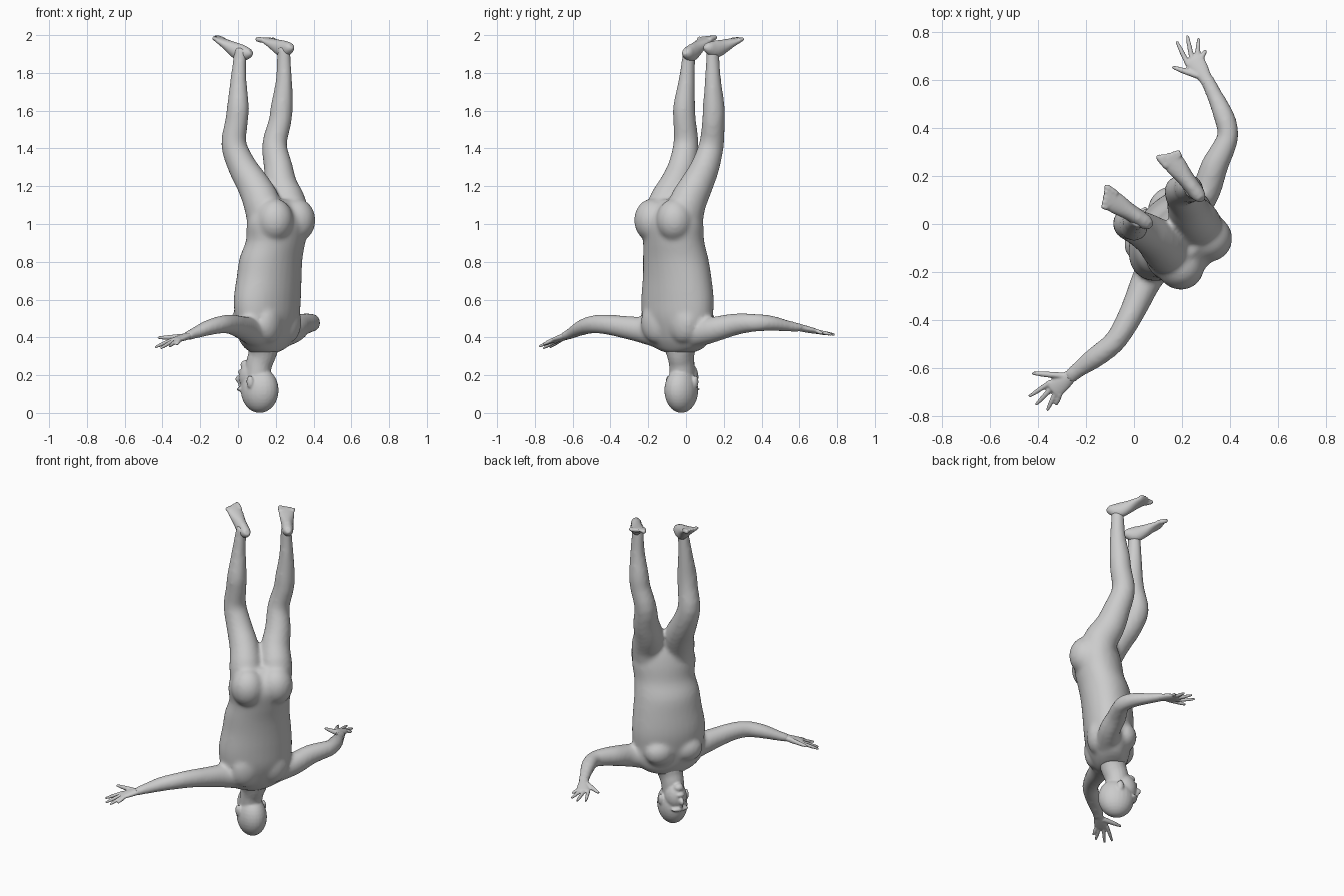
import bpy, bmesh, math
from mathutils import Vector, Matrix

Z = Vector((0, 0, 1))


def flat(deg):
    a = math.radians(deg)
    return Vector((math.cos(a), math.sin(a), 0))


def spline(rows, steps):
    # Catmull-Rom through the rows, radii included
    out = []
    n = len(rows)
    for i in range(n - 1):
        p = [rows[max(i - 1, 0)], rows[i], rows[i + 1], rows[min(i + 2, n - 1)]]
        for k in range(steps):
            t = k / steps
            out.append([0.5 * (2 * b + (c - a) * t + (2 * a - 5 * b + 4 * c - d) * t * t
                               + (3 * b - a - 3 * c + d) * t ** 3) for a, b, c, d in zip(*p)])
    return out + [list(rows[-1])]


def tube(bm, rows, s0, s1=None, steps=3, n=20, level=False):
    # closed loft; rows are x, y, z, half width along the side vector, half depth
    rows = spline(rows, steps)
    s1 = s1 or s0
    pts = [Vector(r[:3]) for r in rows]
    rings = []
    for i, r in enumerate(rows):
        t = Z if level else (pts[min(i + 1, len(pts) - 1)] - pts[max(i - 1, 0)]).normalized()
        a = s0.lerp(s1, i / (len(rows) - 1))
        a = (a - t * a.dot(t)).normalized()
        b = t.cross(a)
        rings.append([bm.verts.new(pts[i] + a * r[3] * math.cos(k * math.tau / n)
                                   + b * r[4] * math.sin(k * math.tau / n)) for k in range(n)])
    for p, q in zip(rings, rings[1:]):
        for k in range(n):
            bm.faces.new((p[k], p[(k + 1) % n], q[(k + 1) % n], q[k]))
    bm.faces.new(rings[0][::-1])
    bm.faces.new(rings[-1])


def blob(bm, c, side, radii):
    # ellipsoid: radii along side, facing direction and z
    fwd = Z.cross(side)
    m = Matrix((side * radii[0], fwd * radii[1], Z * radii[2])).transposed().to_4x4()
    bmesh.ops.create_uvsphere(bm, u_segments=24, v_segments=16, radius=1,
                              matrix=Matrix.Translation(c) @ m)


def finish(bm, name, voxel, smooth):
    # fuse the overlapping volumes into one skin
    bmesh.ops.recalc_face_normals(bm, faces=bm.faces)
    me = bpy.data.meshes.new(name)
    bm.to_mesh(me)
    bm.free()
    ob = bpy.data.objects.new(name, me)
    bpy.context.collection.objects.link(ob)
    r = ob.modifiers.new("fuse", 'REMESH')
    r.mode = 'VOXEL'
    r.voxel_size = voxel
    r.use_smooth_shade = True
    s = ob.modifiers.new("soften", 'SMOOTH')
    s.factor = 0.5
    s.iterations = smooth


# Torso, upside down: shoulders low, hips high
body = bmesh.new()
tube(body, [(.14, -.035, .32, .08, .065), (.145, -.035, .345, .15, .085), (.15, -.04, .40, .20, .112),
            (.155, -.045, .5, .212, .137), (.155, -.045, .6, .217, .147), (.165, -.047, .72, .202, .147),
            (.175, -.055, .82, .19, .147), (.2, -.066, .91, .178, .14), (.21, -.075, 1.0, .187, .14),
            (.21, -.07, 1.07, .165, .12), (.2, -.055, 1.13, .1, .08)],
     flat(55), flat(45), n=32, level=True)
hip = flat(45)
hip_f = Z.cross(hip)
for k in (-1, 1):
    # buttocks, chest and shoulder blades
    blob(body, Vector((.21, -.075, 1.02)) + hip * .083 * k - hip_f * .06, hip, (.098, .1, .115))
    c = Vector((.15, -.042, .48)) + flat(55) * .085 * k
    blob(body, c + Z.cross(flat(55)) * .08, flat(55), (.09, .07, .08))
    blob(body, c - Z.cross(flat(55)) * .08, flat(55), (.09, .06, .11))

# Legs
tube(body, [(.15, -.13, .98, .09, .1), (.13, -.105, 1.1, .096, .102), (.085, -.057, 1.2, .086, .09),
            (.025, -.02, 1.3, .075, .078), (-.022, .0, 1.42, .066, .069), (-.008, -.007, 1.54, .059, .062),
            (0, -.01, 1.62, .057, .06), (.002, .003, 1.75, .043, .046), (.008, .012, 1.86, .034, .038),
            (.018, .018, 1.93, .032, .036)], hip)
tube(body, [(.27, -.01, .98, .09, .1), (.265, .005, 1.1, .096, .102), (.228, .053, 1.2, .086, .09),
            (.213, .1, 1.3, .075, .078), (.193, .135, 1.42, .064, .068), (.222, .145, 1.54, .059, .062),
            (.231, .147, 1.62, .057, .06), (.243, .143, 1.75, .043, .046), (.243, .142, 1.86, .035, .039),
            (.243, .14, 1.94, .032, .036)], hip)

# Arms
tube(body, [(.1, -.15, .42, .075, .075), (.05, -.24, .44, .064, .068), (.01, -.33, .455, .056, .06),
            (-.035, -.42, .468, .05, .053), (-.085, -.495, .468, .046, .048), (-.16, -.555, .45, .045, .041),
            (-.235, -.61, .42, .034, .029), (-.275, -.645, .405, .031, .023)], flat(143))
tube(body, [(.235, .05, .42, .075, .075), (.3, .14, .44, .062, .068), (.335, .24, .465, .057, .06),
            (.37, .31, .475, .05, .053), (.393, .375, .477, .044, .047), (.375, .45, .475, .044, .041),
            (.335, .54, .46, .034, .03), (.3, .61, .45, .031, .023)], flat(190))
finish(body, "body", .0115, 9)

# Head and neck, crown on the ground
head = bmesh.new()
side = flat(60)
fwd = Z.cross(side)
tube(head, [(.1, -.02, .14, .065, .065), (.11, -.022, .25, .066, .07), (.128, -.028, .31, .074, .074),
            (.14, -.033, .38, .11, .08)], side)
blob(head, Vector((.115, -.025, .12)), side, (.084, .105, .12))
blob(head, Vector((.075, .0, .19)), side, (.064, .072, .085))
mid = Vector((.1, -.018, 0))
blob(head, mid + fwd * .066 + Z * .255, side, (.03, .03, .025))     # chin
blob(head, mid + fwd * .109 + Z * .18, side, (.015, .022, .02))     # nose
blob(head, mid + fwd * .1 + Z * .16, side, (.01, .016, .032))
blob(head, mid + fwd * .096 + Z * .218, side, (.025, .014, .013))   # lips
blob(head, mid + fwd * .086 + Z * .126, side, (.055, .022, .013))   # brow
for k in (-1, 1):
    blob(head, mid + side * .083 * k + Z * .165 - fwd * .005, side, (.013, .02, .034))  # ear
finish(head, "head", .007, 3)


def hand(name, wrist, knuckle, thumb_side, tips, thumb):
    bm = bmesh.new()
    w, k = Vector(wrist), Vector(knuckle)
    s = (thumb_side - (k - w).normalized() * thumb_side.dot((k - w).normalized())).normalized()
    tube(bm, [(*(w - (k - w) * .3), .028, .021), (*w, .028, .019), (*w.lerp(k, .5), .037, .017),
              (*k, .041, .013), (*w.lerp(k, 1.1), .036, .009)], s)
    for i, tip in enumerate(tips):
        base = w.lerp(k, .9) + s * (.032 - i * .021)
        tip = Vector(tip)
        tube(bm, [(*base, .011, .011), (*base.lerp(tip, .6), .010, .010), (*tip, .006, .006)], s, n=12)
    base, tip = w.lerp(k, .25) + s * .02, Vector(thumb)
    tube(bm, [(*base, .017, .014), (*base.lerp(tip, .6), .012, .012), (*tip, .007, .007)], Z, n=12)
    finish(bm, name, .005, 2)


hand("right_hand", (-.265, -.635, .408), (-.335, -.69, .385), flat(135),
     [(-.438, -.72, .348), (-.41, -.755, .342), (-.362, -.778, .352), (-.325, -.755, .362)],
     (-.425, -.622, .398))
hand("left_hand", (.297, .61, .45), (.25, .685, .432), flat(205),
     [(.178, .762, .415), (.222, .787, .415), (.27, .775, .415), (.3, .725, .42)],
     (.16, .655, .432))


def foot(name, heel, toe, big):
    # heel and toe are points on the sole; big is the sign of the big-toe side
    bm = bmesh.new()
    h, t = Vector(heel), Vector(toe)
    d = t - h
    s = Z.cross(d).normalized() * big
    prof = [(-.02, .016, .018), (.06, .029, .032), (.25, .034, .046), (.45, .036, .038),
            (.65, .043, .025), (.8, .045, .017), (.9, .04, .012)]
    tube(bm, [(*(h + d * f - Z * b), a, b) for f, a, b in prof], s)
    for i in range(5):
        r = .014 if i == 0 else .0095
        p = h + d * .78 + s * (.033 - i * .0175) - Z * r
        q = h + d * (1.03 - .035 * i) + s * (.036 - i * .02) - Z * r
        tube(bm, [(*p, r, r), (*p.lerp(q, .75), r, r), (*q, r * .6, r * .6)], s, n=12)
    finish(bm, name, .006, 3)


foot("right_foot", (.065, -.003, 1.935), (-.135, .125, 2.003), -1)
foot("left_foot", (.28, .107, 1.965), (.13, .302, 1.992), 1)
